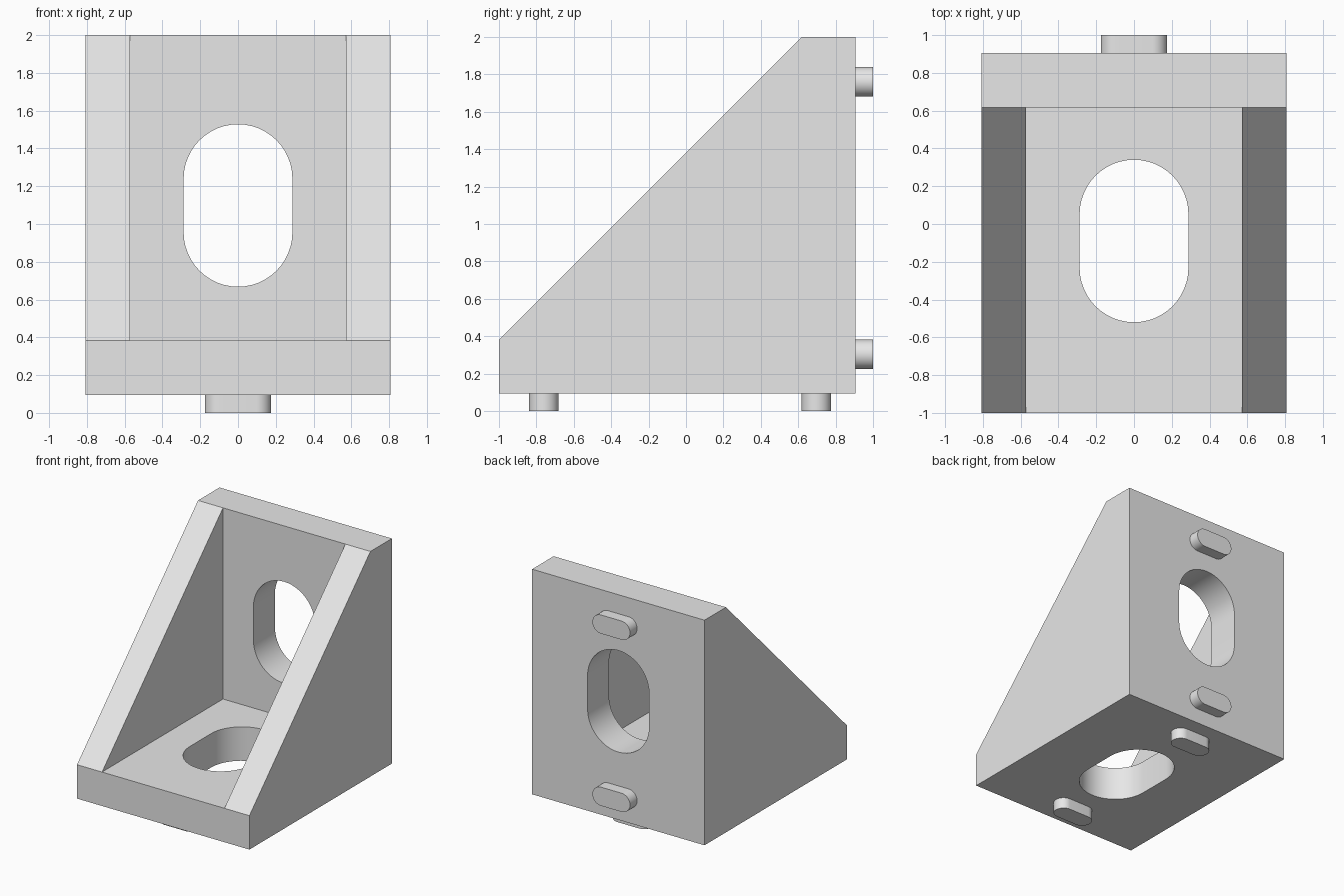
import bpy
import bmesh
from math import cos, sin, pi
from mathutils import Matrix

cube = bpy.data.objects.get("Cube")
if cube:
    bpy.data.objects.remove(cube)

grey = bpy.data.materials.new("light grey")
grey.use_nodes = True
grey.diffuse_color = (0.8, 0.8, 0.8, 1)
grey.node_tree.nodes["Principled BSDF"].inputs["Base Color"].default_value = (0.8, 0.8, 0.8, 1)

HALF, INNER = 0.807, 0.573              # outer and inner half widths
FRONT, BACK, BASE, TOP = -1.0, 0.905, 0.095, 2.0
FLOOR, WALL = 0.382, 0.618              # inner faces of the two plates
UPRIGHT = Matrix.Rotation(pi / 2, 4, 'X')


def finish(name, bm):
    bmesh.ops.recalc_face_normals(bm, faces=bm.faces)
    mesh = bpy.data.meshes.new(name)
    bm.to_mesh(mesh)
    bm.free()
    mesh.materials.append(grey)
    obj = bpy.data.objects.new(name, mesh)
    bpy.context.collection.objects.link(obj)
    return obj


def activate(obj):
    bpy.ops.object.select_all(action='DESELECT')
    obj.select_set(True)
    bpy.context.view_layer.objects.active = obj


def smooth(obj):
    activate(obj)
    bpy.ops.object.shade_smooth_by_angle(angle=pi / 6)


def rounded_slot(name, half_x, half_y, depth, location, turn=Matrix()):
    """Prism with a stadium outline, centred on location."""
    r = min(half_x, half_y)
    n = 24
    # Half circles are split along the long direction
    start = -pi / 2 if half_x > half_y else 0
    bm = bmesh.new()
    ring = []
    for side in (1, -1):
        for i in range(n + 1):
            a = start + pi * i / n + (0 if side > 0 else pi)
            ring.append(bm.verts.new((side * (half_x - r) + r * cos(a),
                                      side * (half_y - r) + r * sin(a), -depth / 2)))
    face = bm.faces.new(ring)
    new = bmesh.ops.extrude_face_region(bm, geom=[face])["geom"]
    bmesh.ops.translate(bm, vec=(0, 0, depth),
                        verts=[v for v in new if isinstance(v, bmesh.types.BMVert)])
    bm.transform(Matrix.Translation(location) @ turn)
    return finish(name, bm)


# Bracket body: two plates joined by two triangular cheeks
bm = bmesh.new()
profile = {"a": (FRONT, BASE), "b": (BACK, BASE), "c": (BACK, TOP),
           "d": (WALL, TOP), "e": (FRONT, FLOOR), "q": (WALL, FLOOR)}
v = {}
for section, x in enumerate((-HALF, -INNER, INNER, HALF)):
    keys = "abcde" if abs(x) == HALF else "deq"
    for k in keys:
        v[k + str(section)] = bm.verts.new((x, *profile[k]))
for names in ("a0 b0 c0 d0 e0", "a3 b3 c3 d3 e3",      # outer cheeks
              "d1 e1 q1", "d2 e2 q2",                  # inner cheeks
              "d0 d1 e1 e0", "d2 d3 e3 e2",            # sloping edges
              "e1 e2 q2 q1", "d1 d2 q2 q1",            # pocket floor and wall
              "a0 a3 e3 e2 e1 e0", "c0 c3 d3 d2 d1 d0",  # front and top edges
              "a0 a3 b3 b0", "b0 b3 c3 c0"):           # underside and back
    bm.faces.new([v[k] for k in names.split()])
body = finish("bracket_body", bm)

# Bolt slots through the floor plate and the back plate
cutters = [
    rounded_slot("floor_slot_cutter", 0.288, 0.43, 0.5, (0, -0.09, 0.24)),
    rounded_slot("back_slot_cutter", 0.288, 0.43, 0.5, (0, 0.76, 1.098), UPRIGHT),
]
for cutter in cutters:
    cutter.hide_render = True
    mod = body.modifiers.new("slot", 'BOOLEAN')
    mod.operation = 'DIFFERENCE'
    mod.solver = 'EXACT'
    mod.object = cutter
    activate(body)
    bpy.ops.object.modifier_apply(modifier=mod.name)
    bpy.data.objects.remove(cutter)
smooth(body)

# Locating tabs on the underside and the back
for name, y in (("front", -0.76), ("rear", 0.697)):
    smooth(rounded_slot(name + "_bottom_tab", 0.176, 0.079, BASE, (0, y, BASE / 2)))
for name, z in (("lower", 0.303), ("upper", 1.76)):
    smooth(rounded_slot(name + "_back_tab", 0.176, 0.079, 1 - BACK,
                        (0, (1 + BACK) / 2, z), UPRIGHT))
